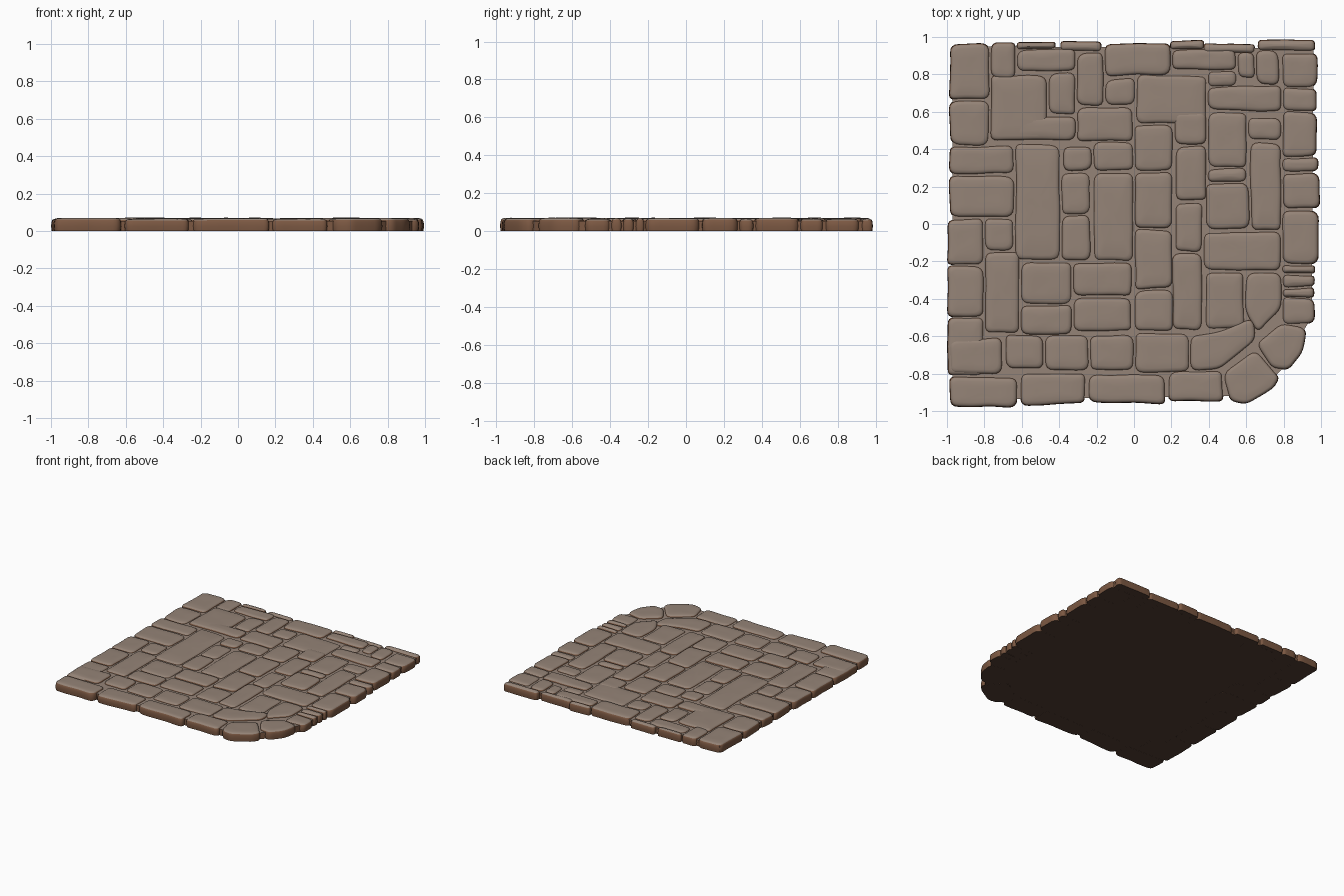
import bpy, bmesh, math, random
from mathutils import Vector, noise

if "Cube" in bpy.data.objects:
    bpy.data.objects.remove(bpy.data.objects["Cube"])

random.seed(4)


def material(name, rgb):
    m = bpy.data.materials.new(name)
    m.diffuse_color = (*rgb, 1)
    m.use_nodes = True
    m.node_tree.nodes["Principled BSDF"].inputs["Base Color"].default_value = m.diffuse_color
    return m


TOP = material("grey beige stone", (0.30, 0.23, 0.185))
SIDE = material("warm brown stone", (0.20, 0.098, 0.055))
DARK = material("dark earth", (0.085, 0.048, 0.033))


def outline(corners, radius=0.045):
    """Rounded, slightly wavy outline from a few corners."""
    pts, n = [], len(corners)
    for i in range(n):
        a, b, c = (Vector(corners[(i + k) % n]) for k in (-1, 0, 1))
        la, lc = (a - b).length, (c - b).length
        r = min(radius * random.uniform(0.6, 1.15), 0.4 * la, 0.4 * lc)
        p, q = b + (a - b) * (r / la), b + (c - b) * (r / lc)
        for k in range(5):
            t = k / 4
            pts.append(p * (1 - t) ** 2 + b * 2 * t * (1 - t) + q * t * t)
        steps = max(2, int(lc / 0.035))
        end = c + (b - c) * (min(radius, 0.4 * lc) / lc)
        for k in range(1, steps):
            pts.append(q.lerp(end, k / steps))
    out = []
    for p in pts:
        w = noise.noise_vector(Vector((p.x * 7, p.y * 7, 3.0))) * 0.007
        out.append(p + Vector((w.x, w.y)))
    return out


def add_stone(bm, corners, bottom):
    """Pillow-edged stone: stacked rings that close on a gently uneven top."""
    pts = outline(corners)
    c = sum(pts, Vector((0, 0))) / len(pts)
    hx = max(abs(p.x - c.x) for p in pts)
    hy = max(abs(p.y - c.y) for p in pts)
    lift = random.uniform(-0.002, 0.003)
    tilt = Vector((random.uniform(-0.008, 0.008), random.uniform(-0.008, 0.008)))
    levels = [(bottom, 0.003), (0.025, 0.0), (0.048, 0.002), (0.057, 0.006),
              (0.063, 0.014), (0.0655, 0.026)]
    rings = []
    for k, (z, inset) in enumerate(levels):
        sx, sy = max(0.3, 1 - inset / hx), max(0.3, 1 - inset / hy)
        ring = []
        for p in pts:
            d = p - c
            zz = z + (lift + tilt.dot(d) if k > 2 else 0)
            ring.append(bm.verts.new((c.x + d.x * sx, c.y + d.y * sy, zz)))
        rings.append(ring)
    # inner top rings with soft dents
    for s in (0.6, 0.25):
        ring = []
        for v in rings[5]:
            x, y = c.x + (v.co.x - c.x) * s, c.y + (v.co.y - c.y) * s
            z = 0.0665 + lift + tilt.dot(Vector((x, y)) - c)
            z += 0.0025 * noise.noise(Vector((x * 9, y * 9, 0)))
            ring.append(bm.verts.new((x, y, z)))
        rings.append(ring)
    n = len(pts)
    for k in range(len(rings) - 1):
        for i in range(n):
            j = (i + 1) % n
            f = bm.faces.new((rings[k][i], rings[k][j], rings[k + 1][j], rings[k + 1][i]))
            f.material_index = 1 if k < 3 else 0
    bm.faces.new(rings[-1])
    bm.faces.new(rings[0][::-1]).material_index = 2


def finish(bm, name):
    bmesh.ops.recalc_face_normals(bm, faces=bm.faces[:])
    me = bpy.data.meshes.new(name)
    bm.to_mesh(me)
    bm.free()
    ob = bpy.data.objects.new(name, me)
    bpy.context.collection.objects.link(ob)
    for m in (TOP, SIDE, DARK):
        me.materials.append(m)
    bpy.context.view_layer.objects.active = ob
    ob.select_set(True)
    bpy.ops.object.shade_smooth_by_angle(angle=math.radians(50))
    ob.select_set(False)


def pave(name, strips, bottom, polygons=()):
    """Each strip: left, right, then the cuts from back to front (hundredths)."""
    bm = bmesh.new()
    g = 0.003
    for x0, x1, *cuts in strips:
        for hi, lo in zip(cuts, cuts[1:]):
            l, r, t, b = x0 / 100 + g, x1 / 100 - g, hi / 100 - g, lo / 100 + g
            j = [random.uniform(-0.006, 0.006) for _ in range(4)]
            add_stone(bm, [(l, b + j[0]), (r, b + j[1]), (r, t + j[2]), (l, t + j[3])], bottom)
    for poly in polygons:
        add_stone(bm, [(x / 100, y / 100) for x, y in poly], bottom)
    finish(bm, name)


# Edge stones, running down to the ground
pave("side_edge_stones", [
    (-99, -77, 97, 67, 42), (-99, -64, 42, 26, 3), (-100, -80, 3, -22, -50, -81),
    (-99, -70, -61, -81), (79, 98, 92, 73, 60, 36), (79, 99, 36, 28),
    (79, 100, 28, 8), (79, 99, 8, -22), (79, 97, -22, -27, -34, -39, -54)], 0)
pave("back_edge_stones", [
    (-77, -63, 98, 77), (-63, -42, 98, 93), (-63, -31, 94, 81), (-40, -17, 98, 92),
    (-16, 20, 97, 79), (19, 38, 98, 93), (20, 55, 94, 82), (37, 65, 97, 91),
    (55, 65, 92, 77), (65, 78, 93, 74), (66, 97, 99, 92)], 0)
pave("front_edge_stones", [
    (-99, -62, -81, -98), (-61, -26, -80, -97), (-25, 17, -80, -96), (18, 48, -78, -95)], 0,
    [[(48, -80), (65, -67), (78, -82), (75, -87), (60, -97), (51, -95)],
     [(65, -64), (79, -53), (93, -56), (90, -69), (83, -78), (74, -77)]])

# Inner paving
pave("back_paving", [
    (-77, -46, 80, 44), (-77, -31, 58, 44), (-46, -31, 81, 58), (-31, -16, 92, 63),
    (-16, 1, 78, 63), (-31, 0, 63, 44), (1, 39, 80, 53), (0, 21, 53, 28),
    (21, 39, 60, 42), (39, 55, 82, 73), (39, 79, 74, 60), (39, 61, 60, 30, 22),
    (61, 79, 57, 45)], 0.02)
pave("middle_paving", [
    (-64, -39, 43, -20), (-80, -64, 3, -15), (-38, -22, 42, 28), (-22, 0, 44, 28),
    (-39, -23, 28, 5, -20), (-22, 0, 28, -20), (0, 21, 28, -3, -35, -58),
    (22, 39, 42, 12), (38, 62, 22, -3), (62, 79, 44, -3), (22, 37, 12, -15),
    (37, 79, -4, -25)], 0.02)
pave("front_paving", [
    (20, 37, -15, -57), (-80, -61, -15, -59), (-61, -33, -20, -43, -59),
    (-33, -1, -20, -39, -58), (38, 59, -25, -56), (-69, -48, -59, -78),
    (-48, -24, -59, -79), (-24, 0, -59, -79), (0, 30, -58, -80)], 0.02,
    [[(30, -79), (46, -78), (65, -62), (64, -50), (46, -57), (30, -60)],
     [(66, -58), (79, -45), (79, -26), (60, -26), (59, -48)]])

# Bedding slab filling the joints and closing the underside
bm = bmesh.new()
shape = [(-0.97, -0.94), (0.5, -0.92), (0.6, -0.93), (0.75, -0.82), (0.88, -0.68),
         (0.9, -0.58), (0.95, -0.5), (0.96, 0.94), (-0.97, 0.95)]
low = [bm.verts.new((x, y, 0.0005)) for x, y in shape]
high = [bm.verts.new((x, y, 0.052)) for x, y in shape]
bm.faces.new(low[::-1]).material_index = 2
bm.faces.new(high).material_index = 0
for i in range(len(shape)):
    j = (i + 1) % len(shape)
    bm.faces.new((low[i], low[j], high[j], high[i])).material_index = 1
finish(bm, "bedding_slab")
